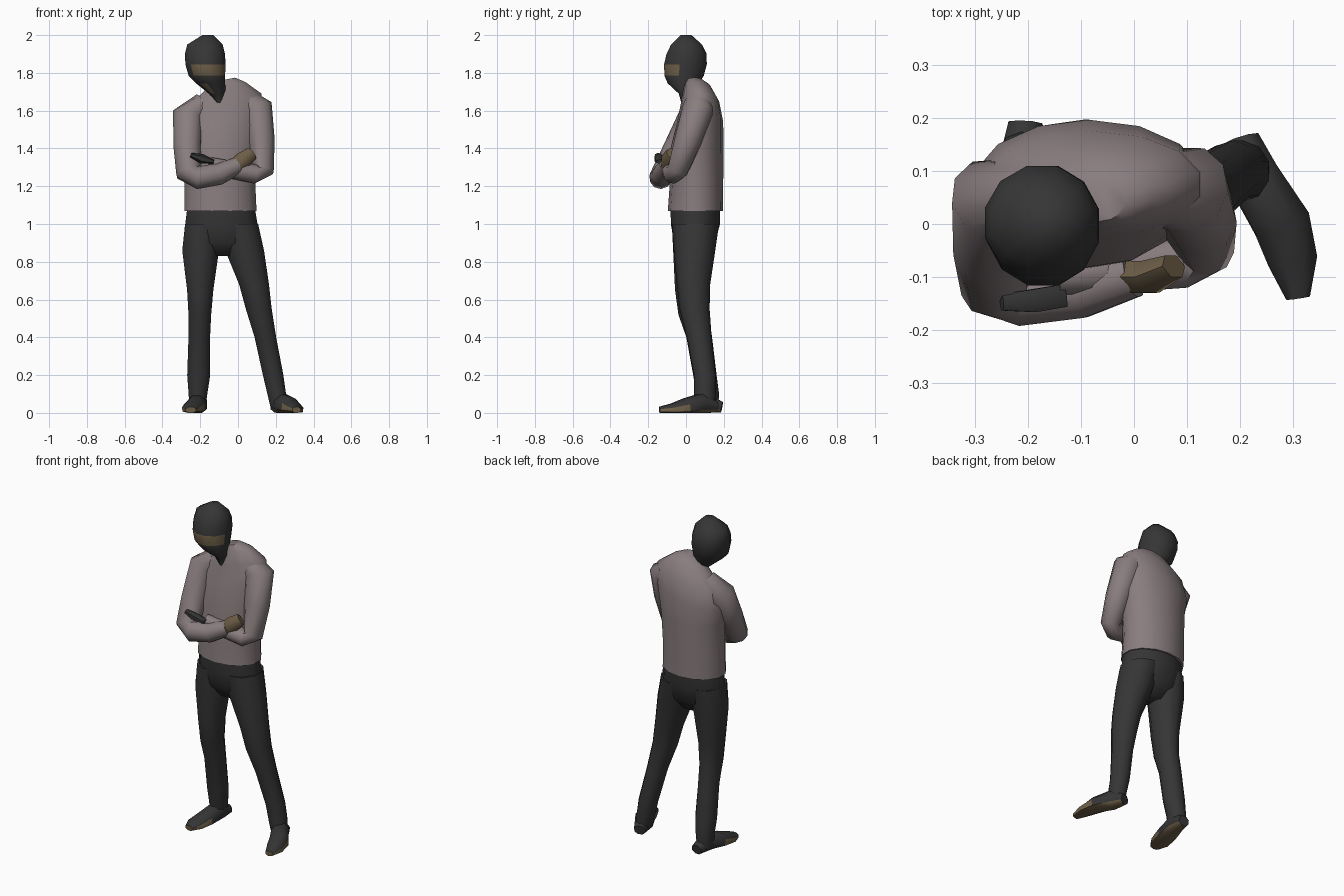
import bpy, bmesh
from math import sin, cos, tau, radians
from mathutils import Vector

if "Cube" in bpy.data.objects:
    bpy.data.objects.remove(bpy.data.objects["Cube"])


def material(name, rgb):
    m = bpy.data.materials.new(name)
    m.use_nodes = True
    m.diffuse_color = (*rgb, 1)
    bsdf = m.node_tree.nodes["Principled BSDF"]
    bsdf.inputs["Base Color"].default_value = (*rgb, 1)
    bsdf.inputs["Roughness"].default_value = 0.9
    return m


DARK = material("charcoal cloth", (0.036, 0.036, 0.036))
SHIRT = material("mauve grey shirt", (0.25, 0.205, 0.21))
SKIN = material("brown skin and soles", (0.15, 0.11, 0.062))


def finish(name, rings, mats, rule=None, angle=55, floor=False):
    """Bridge rings of points into a closed skin; rule picks the second colour."""
    bm = bmesh.new()
    loops = []
    for ring in rings:
        if floor:
            for p in ring:
                p.z = max(p.z, 0)
        loops.append([bm.verts.new(p) for p in ring])
    n = len(loops[0])
    for a, b in zip(loops, loops[1:]):
        for i in range(n):
            j = (i + 1) % n
            bm.faces.new((a[i], a[j], b[j], b[i]))
    bm.faces.new(loops[0])
    bm.faces.new(loops[-1])
    bmesh.ops.recalc_face_normals(bm, faces=bm.faces)
    bm.normal_update()
    if rule:
        for f in bm.faces:
            f.material_index = int(rule(f.calc_center_median(), f.normal))
    mesh = bpy.data.meshes.new(name)
    bm.to_mesh(mesh)
    bm.free()
    for m in mats:
        mesh.materials.append(m)
    ob = bpy.data.objects.new(name, mesh)
    bpy.context.collection.objects.link(ob)
    bpy.ops.object.select_all(action="DESELECT")
    ob.select_set(True)
    bpy.context.view_layer.objects.active = ob
    bpy.ops.object.shade_smooth_by_angle(angle=radians(angle))
    return ob


def ellipse(c, u, v, ru, rv, n):
    return [c + u * ru * cos(tau * (i + .5) / n) + v * rv * sin(tau * (i + .5) / n)
            for i in range(n)]


def loft(name, levels, mats, rule=None, n=12, tilt=0):
    """Level rings (x, y, z, half width, half depth); tilt lifts the +x side."""
    X, Y = Vector((1, 0, 0)), Vector((0, 1, 0))
    rings = []
    for x, y, z, rx, ry in levels:
        u = X + Vector((0, 0, tilt if z > 1.5 else 0))
        rings.append(ellipse(Vector((x, y, z)), u, Y, rx, ry, n))
    return finish(name, rings, mats, rule)


def tube(name, path, mats, rule=None, n=8, floor=False):
    """Rings square to a path of (x, y, z, radius, second radius)."""
    pts = [Vector(p[:3]) for p in path]
    u = Vector((1, 0, 0)) if floor else Vector((0, 1, 0))
    rings = []
    for i, p in enumerate(path):
        t = (pts[min(i + 1, len(pts) - 1)] - pts[max(i - 1, 0)]).normalized()
        u = (u - t * u.dot(t)).normalized()
        rings.append(ellipse(pts[i], u, t.cross(u), p[3], p[-1], n))
    return finish(name, rings, mats, rule, floor=floor)


# Head, hood and neck, with an open band at the eyes
gaze = Vector((0.3, -0.95, 0))


def face_rule(c, n):
    eyes = 1.77 < c.z < 1.85 and n.dot(gaze) > 0.6
    throat = 1.68 < c.z < 1.73 and n.y < -0.4 and n.x < -0.1
    return eyes or throat


loft("head", [(-.1, -.005, 1.64, .015, .02), (-.11, .01, 1.69, .045, .05),
              (-.145, -.015, 1.745, .08, .085), (-.165, -.01, 1.785, .1, .108),
              (-.172, -.003, 1.845, .11, .117), (-.175, .003, 1.9, .11, .11),
              (-.175, .003, 1.95, .097, .085), (-.16, 0, 2, .03, .03)],
     [DARK, SKIN], face_rule)

# Shirt body
loft("shirt_body", [(-.092, .05, 1.07, .195, .146), (-.095, .055, 1.2, .192, .142),
                    (-.09, .058, 1.4, .2, .14), (-.085, .075, 1.54, .22, .122),
                    (-.075, .075, 1.65, .205, .1), (-.068, .06, 1.73, .11, .07),
                    (-.065, .045, 1.765, .05, .04)], [SHIRT], n=14, tilt=.2)

# Folded sleeves
tube("right_sleeve", [(-.18, .06, 1.64, .06), (-.265, .045, 1.57, .085),
                      (-.268, -.045, 1.4, .075), (-.262, -.115, 1.27, .068),
                      (-.215, -.135, 1.245, .06), (-.1, -.122, 1.265, .058),
                      (.0, -.095, 1.31, .045)], [SHIRT], n=10)
tube("left_sleeve", [(.02, .07, 1.67, .06), (.1, .065, 1.61, .085),
                     (.122, .01, 1.44, .073), (.135, -.045, 1.28, .055),
                     (.09, -.07, 1.265, .052), (-.05, -.085, 1.29, .047),
                     (-.15, -.1, 1.32, .035)], [SHIRT], n=10)

# Hands: one resting on the arm, one tucked under
tube("right_hand", [(-.02, -.1, 1.3, .035, .04), (.03, -.1, 1.34, .035, .045),
                    (.075, -.08, 1.375, .025, .035)], [SKIN], n=6)
tube("left_hand", [(-.13, -.135, 1.33, .025, .012), (-.19, -.145, 1.345, .025, .026),
                   (-.25, -.148, 1.365, .018, .012)], [DARK], n=6)

# Trousers
loft("hips", [(-.09, .05, 1.1, .183, .136), (-.088, .05, 1.0, .198, .135),
              (-.085, .045, .9, .19, .11), (-.08, .045, .83, .07, .06)], [DARK])
loft("right_leg", [(-.185, .045, 1.0, .1, .12), (-.198, .04, .86, .102, .108),
                   (-.2, .032, .65, .073, .09), (-.202, .04, .52, .063, .08),
                   (-.205, .07, .4, .06, .068), (-.208, .1, .2, .064, .062),
                   (-.212, .115, .1, .052, .06), (-.215, .115, .03, .045, .055)],
     [DARK], n=10)
loft("left_leg", [(.0, .05, 1.0, .112, .125), (.035, .045, .86, .108, .11),
                  (.085, .04, .68, .083, .088), (.11, .045, .55, .072, .08),
                  (.145, .07, .4, .06, .066), (.186, .1, .2, .057, .058),
                  (.205, .1, .1, .052, .058), (.215, .1, .03, .045, .052)],
     [DARK], n=10)


# Shoes with brown soles and toe edges
def sole_rule(c, n):
    return n.z < -0.4 or (c.y < 0 and c.z < 0.03)


tube("right_shoe", [(-.205, .19, .03, .035, .03), (-.21, .11, .045, .05, .065),
                    (-.23, .01, .03, .058, .05), (-.245, -.07, .02, .055, .032),
                    (-.25, -.12, .015, .03, .018)], [DARK, SKIN], sole_rule, floor=True)
tube("left_shoe", [(.203, .16, .03, .036, .03), (.225, .09, .045, .052, .065),
                   (.28, .0, .03, .058, .05), (.3, -.07, .02, .05, .032),
                   (.31, -.14, .015, .024, .018)], [DARK, SKIN], sole_rule, floor=True)
